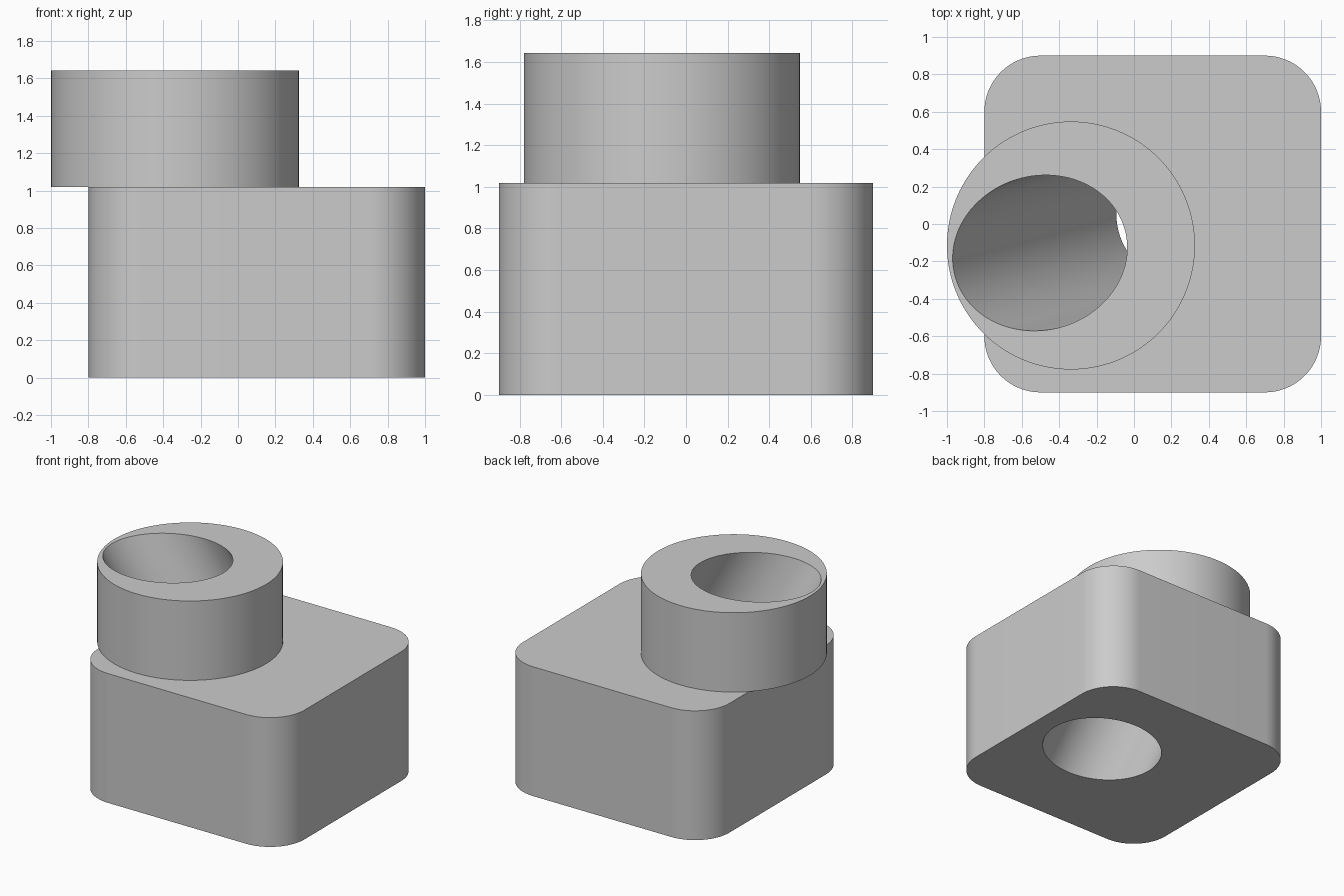
import bpy, bmesh, math
from mathutils import Vector

cube = bpy.data.objects.get("Cube")
if cube:
    bpy.data.objects.remove(cube, do_unlink=True)

BASE_TOP, COLLAR_TOP = 1.018, 1.643

grey = bpy.data.materials.new("plain grey")
grey.use_nodes = True
colour = (0.6, 0.6, 0.6, 1)
grey.diffuse_color = colour
grey.node_tree.nodes["Principled BSDF"].inputs["Base Color"].default_value = colour


def extrude_outline(name, points, z0, z1):
    """Solid prism standing on a closed outline."""
    bm = bmesh.new()
    face = bm.faces.new([bm.verts.new((x, y, z0)) for x, y in points])
    result = bmesh.ops.extrude_face_region(bm, geom=[face])
    verts = [g for g in result["geom"] if isinstance(g, bmesh.types.BMVert)]
    bmesh.ops.translate(bm, verts=verts, vec=(0, 0, z1 - z0))
    bmesh.ops.recalc_face_normals(bm, faces=bm.faces)
    mesh = bpy.data.meshes.new(name)
    bm.to_mesh(mesh)
    bm.free()
    mesh.materials.append(grey)
    obj = bpy.data.objects.new(name, mesh)
    bpy.context.collection.objects.link(obj)
    return obj


def arc(cx, cy, radius, start, sweep, steps):
    angles = [math.radians(start + sweep * i / steps) for i in range(steps + 1)]
    return [(cx + radius * math.cos(a), cy + radius * math.sin(a)) for a in angles]


# Block with rounded upright corners
corner, half, centre_x = 0.3, 0.9, 0.1
inner = half - corner
outline = []
for i, (sx, sy) in enumerate([(1, 1), (-1, 1), (-1, -1), (1, -1)]):
    outline += arc(centre_x + sx * inner, sy * inner, corner, 90 * i, 90, 24)
block = extrude_outline("base_block", outline, 0, BASE_TOP)

# Round collar overhanging the right side
collar = extrude_outline("round_collar", arc(-0.337, -0.115, 0.663, 0, 360, 128)[:-1],
                         BASE_TOP, COLLAR_TOP)

# Slanted bore running through both parts
cutter = extrude_outline("bore_cutter", arc(0, 0, 0.412, 0, 360, 128)[:-1], -3, 1)
cutter.hide_render = True
cutter.location = (-0.503, -0.155, COLLAR_TOP)
cutter.rotation_euler = Vector((-0.533, -0.143, 1)).to_track_quat('Z', 'Y').to_euler()
bpy.context.view_layer.update()

for part in (block, collar):
    cut = part.modifiers.new("bore", 'BOOLEAN')
    cut.operation = 'DIFFERENCE'
    cut.solver = 'EXACT'
    cut.object = cutter
    bpy.ops.object.select_all(action='DESELECT')
    part.select_set(True)
    bpy.context.view_layer.objects.active = part
    bpy.ops.object.modifier_apply(modifier=cut.name)
    bpy.ops.object.shade_smooth_by_angle(angle=math.radians(30))

bpy.data.objects.remove(cutter, do_unlink=True)
